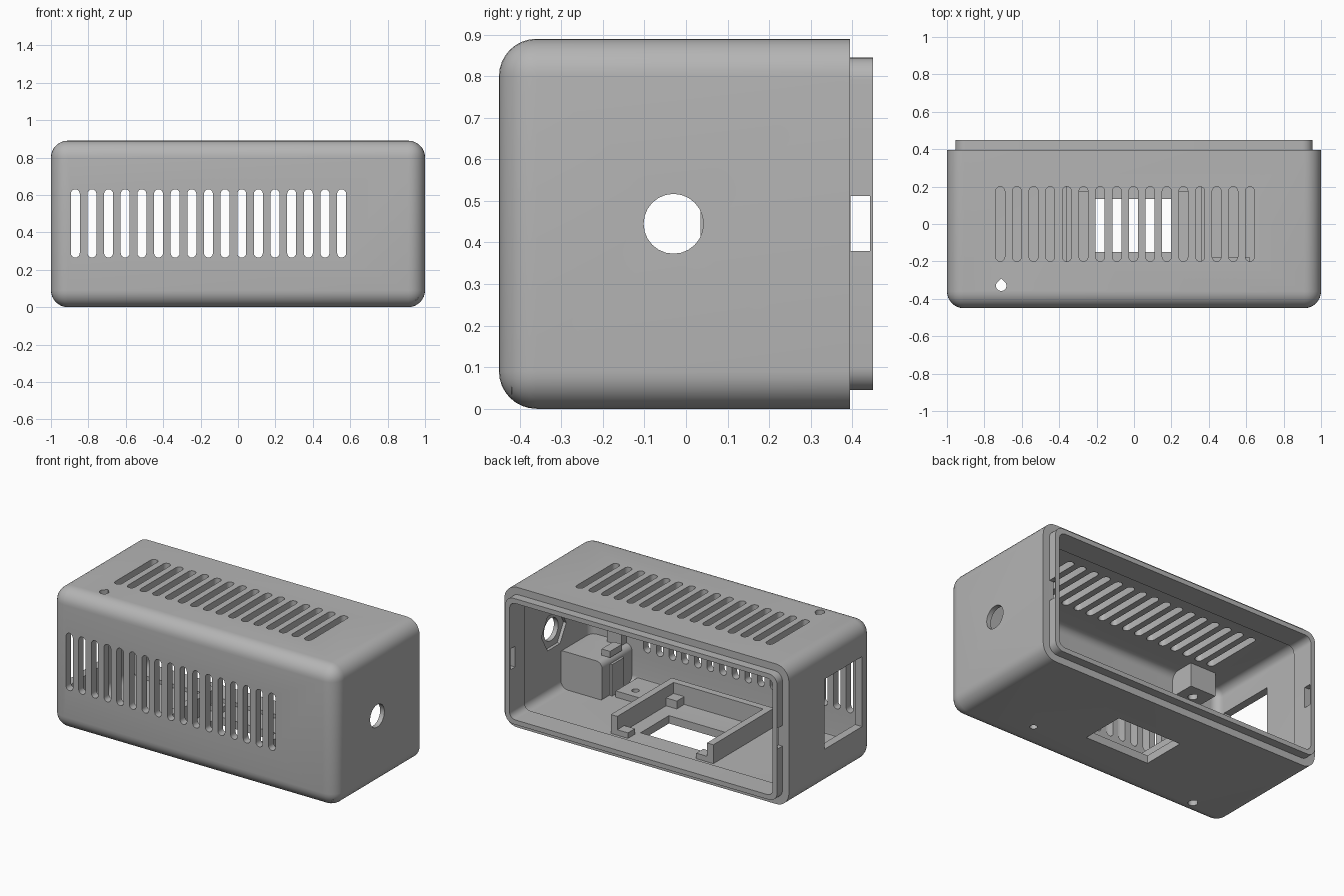
import bpy, bmesh, math
from mathutils import Vector

if "Cube" in bpy.data.objects:
    bpy.data.objects.remove(bpy.data.objects["Cube"])

grey = bpy.data.materials.new("plain grey plastic")
grey.use_nodes = True
COLOUR = (0.46, 0.46, 0.46, 1)
grey.diffuse_color = COLOUR
grey.node_tree.nodes["Principled BSDF"].inputs["Base Color"].default_value = COLOUR


def finish(bm, name):
    bmesh.ops.recalc_face_normals(bm, faces=bm.faces)
    mesh = bpy.data.meshes.new(name)
    bm.to_mesh(mesh)
    bm.free()
    mesh.materials.append(grey)
    ob = bpy.data.objects.new(name, mesh)
    bpy.context.collection.objects.link(ob)
    return ob


def add_box(bm, x, y, z):
    """Add a box from three (low, high) ranges."""
    verts = bmesh.ops.create_cube(bm, size=1)["verts"]
    for v in verts:
        v.co = Vector([r[0] if c < 0 else r[1] for c, r in zip(v.co, (x, y, z))])
    return verts


def boxes(name, *ranges):
    bm = bmesh.new()
    for r in ranges:
        add_box(bm, *r)
    return finish(bm, name)


def round_box(name, x, y, z, radius, front=True):
    """Box with rounded long edges, and optionally a rounded front."""
    bm = bmesh.new()
    add_box(bm, x, y, z)
    edges = []
    for e in bm.edges:
        a, b = (v.co for v in e.verts)
        along = abs(a.y - b.y) > 1e-4
        if along or (front and a.y < y[0] + 1e-4):
            edges.append(e)
    bmesh.ops.bevel(bm, geom=edges, offset=radius, segments=8, profile=0.5, affect="EDGES")
    return finish(bm, name)


def add_prism(bm, outline, place, low, high):
    """Extrude a 2D outline; place(u, v, w) orients it."""
    rings = [[bm.verts.new(place(u, v, w)) for u, v in outline] for w in (low, high)]
    n = len(outline)
    bm.faces.new(rings[0])
    bm.faces.new(rings[1])
    for i in range(n):
        j = (i + 1) % n
        bm.faces.new((rings[0][i], rings[0][j], rings[1][j], rings[1][i]))


def circle(u, v, r, n=24, turn=0.0):
    return [(u + r * math.cos(turn + math.tau * i / n),
             v + r * math.sin(turn + math.tau * i / n)) for i in range(n)]


def stadium(u, low, high, r, n=8):
    top = [(u + r * math.cos(math.pi * i / n), high - r + r * math.sin(math.pi * i / n))
           for i in range(n + 1)]
    return top + [(2 * u - a, low + high - b) for a, b in top]


def to_x(u, v, w): return (w, u, v)
def to_y(u, v, w): return (u, w, v)
def to_z(u, v, w): return (u, v, w)


def combine(target, tool, operation):
    mod = target.modifiers.new(operation, "BOOLEAN")
    mod.operation, mod.solver, mod.object = operation, "EXACT", tool
    bpy.ops.object.select_all(action="DESELECT")
    bpy.context.view_layer.objects.active = target
    target.select_set(True)
    bpy.ops.object.modifier_apply(modifier=mod.name)
    bpy.data.objects.remove(tool)


# Shell: rounded box, inset lip, hollow inside
shell = round_box("case_shell", (-1, 1), (-0.45, 0.395), (0, 0.89), 0.09)
combine(shell, round_box("cavity", (-0.95, 0.95), (-0.4, 0.6), (0.05, 0.84), 0.05), "DIFFERENCE")
lip = round_box("lip", (-0.955, 0.955), (0.3, 0.45), (0.045, 0.845), 0.055, False)
combine(lip, round_box("opening", (-0.925, 0.925), (0.2, 0.6), (0.075, 0.815), 0.04, False), "DIFFERENCE")
combine(shell, lip, "UNION")

# Inner mounts: screw pads, corner block and ceiling boss
corner = round_box("corner_block", (0.66, 0.97), (-0.42, -0.1), (0.03, 0.29), 0.04, False)
combine(shell, corner, "UNION")
pads = boxes("mounts",
             ((0.4, 0.62), (-0.42, -0.18), (0.03, 0.09)),
             ((-0.8, -0.62), (-0.42, -0.24), (0.03, 0.09)),
             ((-0.8, -0.62), (-0.42, -0.24), (0.69, 0.86)))
combine(shell, pads, "UNION")

# Vent slots on the front and top
bm = bmesh.new()
PITCH = 0.089
for i in range(17):
    add_prism(bm, stadium(-0.87 + PITCH * i, 0.265, 0.63, 0.024), to_y, -0.5, -0.36)
for i in range(16):
    add_prism(bm, stadium(-0.715 + PITCH * i, -0.2, 0.2, 0.024), to_z, 0.8, 0.95)
combine(shell, finish(bm, "vent_cutter"), "DIFFERENCE")

# Side port, floor window, clip notches
ports = boxes("port_cutter",
              ((-1.1, -0.9), (-0.34, 0.035), (0.235, 0.68)),
              ((-0.225, 0.225), (-0.15, 0.135), (-0.1, 0.2)),
              ((0.9, 1.1), (0.396, 0.443), (0.38, 0.512)),
              ((-1.1, -0.9), (0.396, 0.443), (0.38, 0.512)))
combine(shell, ports, "DIFFERENCE")

# Round side hole, drop-shaped top hole and floor screw holes
bm = bmesh.new()
add_prism(bm, circle(-0.03, 0.445, 0.072), to_x, 0.85, 1.1)
drop = [(-0.71, -0.29)] + [(u, v) for u, v in circle(-0.71, -0.33, 0.028, 24, math.pi / 2)
                           if v < -0.312]
add_prism(bm, drop, to_z, -0.1, 1.0)
add_prism(bm, circle(0.53, -0.25, 0.022), to_z, -0.1, 0.2)
combine(shell, finish(bm, "hole_cutter"), "DIFFERENCE")

# Hexagonal nut recess behind the round hole
bm = bmesh.new()
add_prism(bm, circle(-0.03, 0.445, 0.125, 6), to_x, 0.9, 0.97)
combine(shell, finish(bm, "nut_cutter"), "DIFFERENCE")

# U-shaped cradle around the floor window, with corner stops
parts = [((-0.36, 0.36), (-0.37, -0.325), (0.05, 0.17))]
for s in (-1, 1):
    parts.append((sorted((s * 0.315, s * 0.36)), (-0.325, 0.24), (0.05, 0.17)))
    stop = sorted((s * 0.24, s * 0.315))
    parts.append((stop, (-0.325, -0.25), (0.05, 0.1)))
    parts.append((stop, (0.17, 0.24), (0.05, 0.085)))
boxes("board_cradle", *parts)

# Stepped stop and post beside the corner block
boxes("stepped_stop",
      ((0.645, 0.66), (-0.3, -0.18), (0.05, 0.25)),
      ((0.66, 0.72), (-0.3, -0.18), (0.29, 0.33)),
      ((0.7, 0.8), (-0.4, -0.35), (0.29, 0.42)))

# Smooth rounded surfaces, keep cut edges crisp
bpy.ops.object.select_all(action="DESELECT")
shell.select_set(True)
bpy.context.view_layer.objects.active = shell
bpy.ops.object.shade_smooth_by_angle(angle=math.radians(30))
